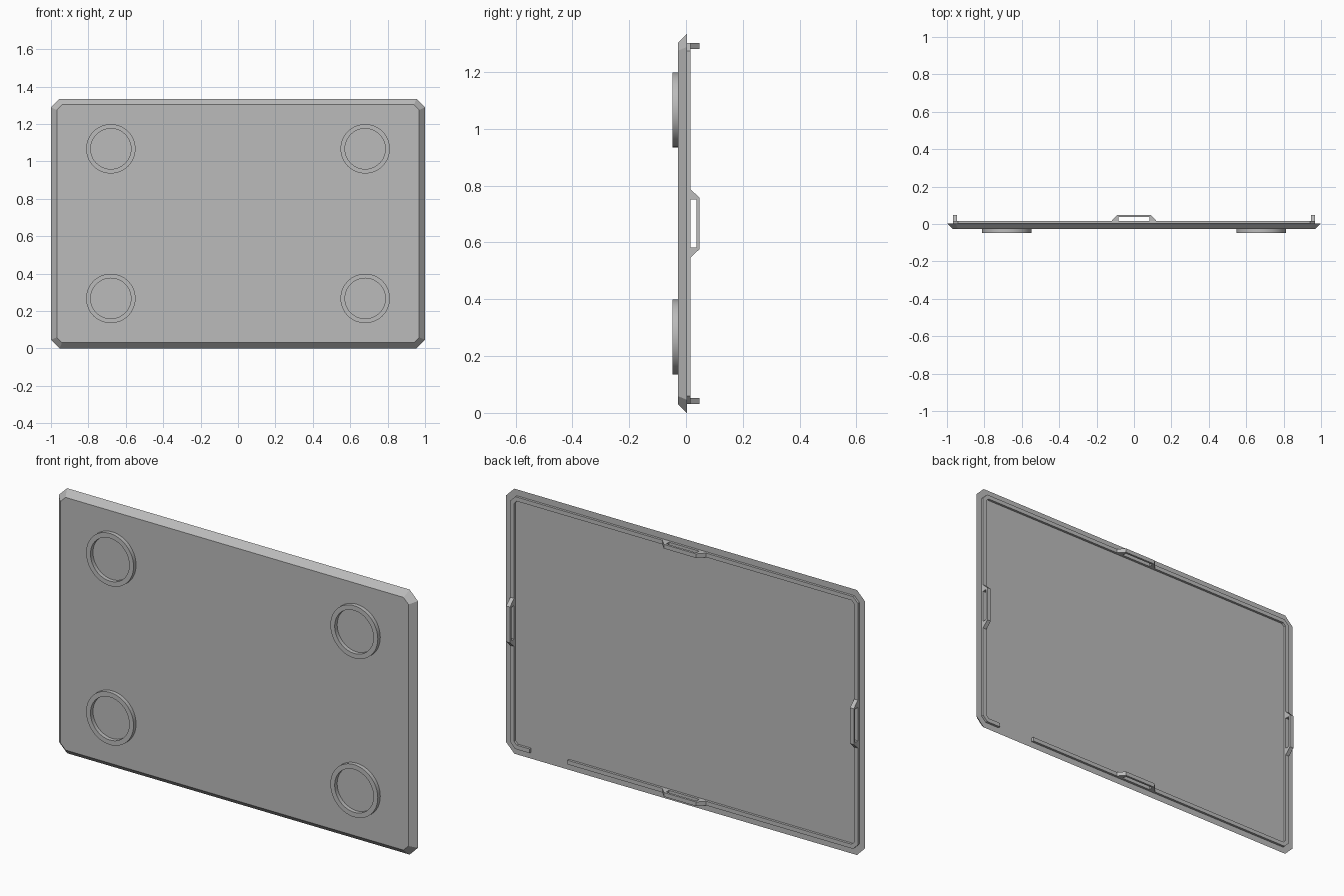
import bpy, bmesh, math
from mathutils import Matrix, Vector

cube = bpy.data.objects.get("Cube")
if cube:
    bpy.data.objects.remove(cube, do_unlink=True)

grey = bpy.data.materials.new("plain grey")
grey.use_nodes = True
COLOUR = (0.5, 0.5, 0.5, 1)
grey.diffuse_color = COLOUR
grey.node_tree.nodes["Principled BSDF"].inputs["Base Color"].default_value = COLOUR

HALF_X, HALF_Z = 1.0, 0.667
FRONT, BACK, RIM, LOOP = -0.028, 0.003, 0.015, 0.048
INSET, WALL = 0.032, 0.021


def finish(name, bm):
    bmesh.ops.recalc_face_normals(bm, faces=bm.faces)
    mesh = bpy.data.meshes.new(name)
    bm.to_mesh(mesh)
    bm.free()
    mesh.materials.append(grey)
    obj = bpy.data.objects.new(name, mesh)
    bpy.context.collection.objects.link(obj)
    return obj


def outline(inset):
    """Rectangle with clipped corners in (x, z), starting at bottom left (+x)."""
    w, h = HALF_X - inset, HALF_Z - inset
    c = 0.046 - 0.586 * inset
    quarter = [(w - c, -h), (w, -h + c), (w, h - c), (w - c, h)]
    pts = quarter + [(-x, z) for x, z in reversed(quarter)]
    return [(x, z + HALF_Z) for x, z in pts]


def bridge(bm, rings, closed=True):
    """Skin a list of equal vertex rings, looping back or capping the ends."""
    n = len(rings[0])
    pairs = list(zip(rings, rings[1:]))
    if closed:
        pairs.append((rings[-1], rings[0]))
    else:
        bm.faces.new(rings[0])
        bm.faces.new(rings[-1])
    for a, b in pairs:
        for i in range(n):
            j = (i + 1) % n
            bm.faces.new((a[i], a[j], b[j], b[i]))


# Panel with bevelled front edges
bm = bmesh.new()
rings = [[bm.verts.new((x, y, z)) for x, z in outline(d)]
         for d, y in ((0.031, FRONT), (0, BACK))]
bridge(bm, rings, closed=False)
finish("panel", bm)

# Raised rim on the back, open near the lower left corner
bm = bmesh.new()
paths = []
for d in (INSET, INSET + WALL):
    pts = outline(d)
    z = pts[0][1]
    paths.append([(0.86, z)] + pts + [(0.65, z)])
rings = []
for (xo, zo), (xi, zi) in zip(*paths):
    section = [(xo, BACK - 0.005, zo), (xo, RIM, zo), (xi, RIM, zi), (xi, BACK - 0.005, zi)]
    rings.append([bm.verts.new(p) for p in section])
bridge(bm, rings, closed=False)
finish("back_rim", bm)


# Loops standing on the middle of each rim side
def clip(name, angle, reach):
    bm = bmesh.new()
    outer = [(-0.123, 0.013), (-0.09, LOOP), (0.09, LOOP), (0.123, 0.013)]
    inner = [(-0.084, 0.013), (-0.084, 0.037), (0.084, 0.037), (0.084, 0.013)]
    rings = []
    for (uo, yo), (ui, yi) in zip(outer, inner):
        section = [(uo, yo, reach), (ui, yi, reach),
                   (ui, yi, reach - WALL), (uo, yo, reach - WALL)]
        rings.append([bm.verts.new(p) for p in section])
    bridge(bm, rings, closed=False)
    bm.transform(Matrix.Translation((0, 0, HALF_Z)) @ Matrix.Rotation(angle, 4, "Y"))
    finish(name, bm)


for i, side in enumerate(("top", "left", "bottom", "right")):
    clip(side + "_clip", i * math.pi / 2, (HALF_X if i % 2 else HALF_Z) - INSET)


# Round feet rings on the front
def foot(name, x, z):
    bm = bmesh.new()
    rings = []
    for k in range(64):
        a = k * math.tau / 64
        rings.append([bm.verts.new((x + r * math.cos(a), y, z + r * math.sin(a)))
                      for r, y in ((0.132, FRONT), (0.132, -LOOP), (0.108, -LOOP), (0.108, FRONT))])
    bridge(bm, rings)
    obj = finish(name, bm)
    bpy.ops.object.select_all(action="DESELECT")
    obj.select_set(True)
    bpy.context.view_layer.objects.active = obj
    bpy.ops.object.shade_smooth_by_angle(angle=math.radians(30))


for sx, xn in ((1, "left"), (-1, "right")):
    for sz, zn in ((1, "upper"), (-1, "lower")):
        foot(f"{zn}_{xn}_foot_ring", sx * 0.68, HALF_Z + sz * 0.4)
